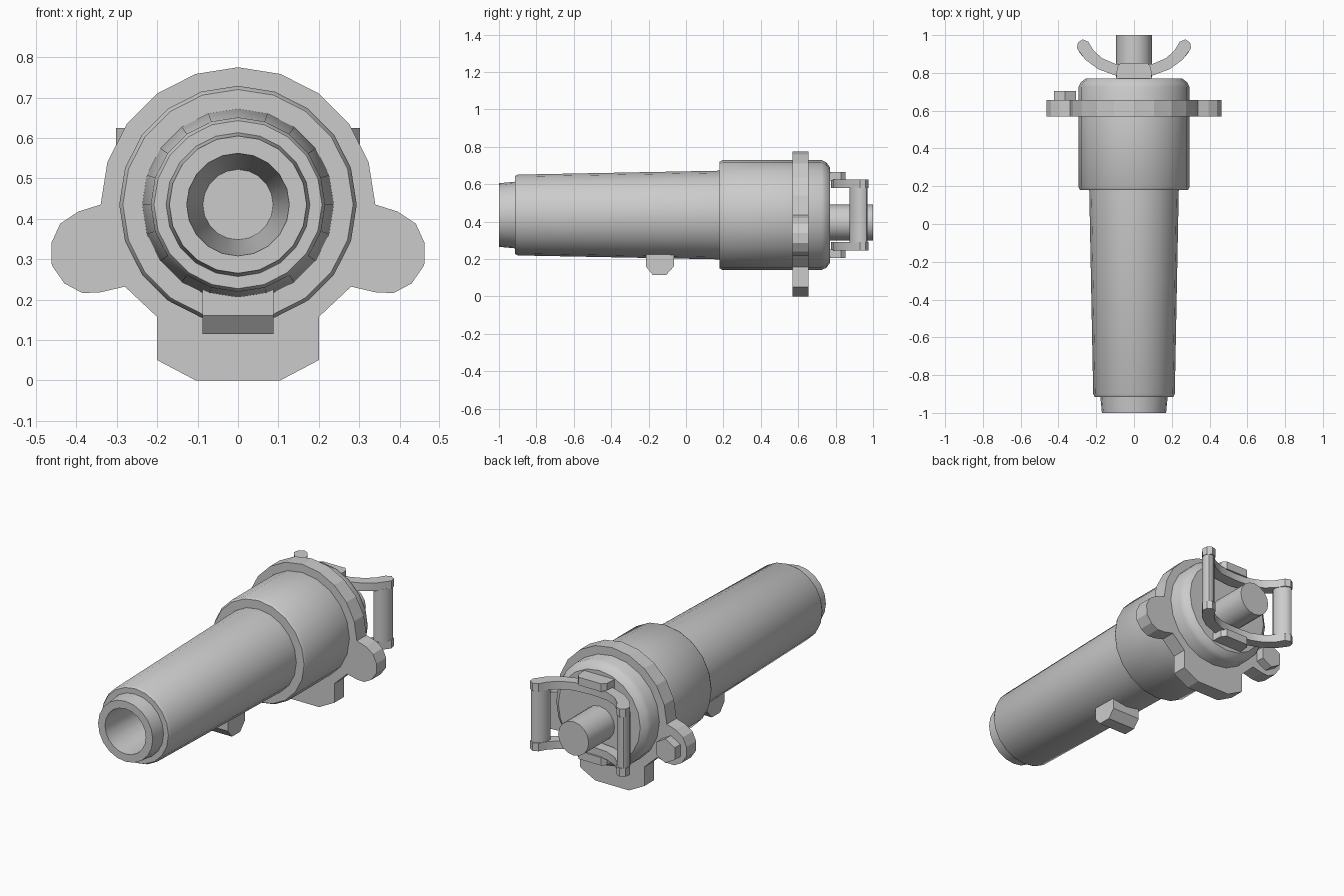
import bpy, bmesh, math
from mathutils import Vector

if "Cube" in bpy.data.objects:
    bpy.data.objects.remove(bpy.data.objects["Cube"])

AXIS_Z = 0.435


def finish(bm, name, smooth=None):
    bmesh.ops.recalc_face_normals(bm, faces=bm.faces)
    mesh = bpy.data.meshes.new(name)
    bm.to_mesh(mesh)
    bm.free()
    ob = bpy.data.objects.new(name, mesh)
    bpy.context.collection.objects.link(ob)
    if smooth:
        bpy.ops.object.select_all(action='DESELECT')
        ob.select_set(True)
        bpy.context.view_layer.objects.active = ob
        bpy.ops.object.shade_smooth_by_angle(angle=math.radians(smooth))
    return ob


def lathe(name, profile, z=AXIS_Z, x=0, sides=20, smooth=32):
    """Turn (radius, y) points around a y-axis line; close both ends."""
    bm = bmesh.new()
    rings = []
    for r, y in profile:
        rings.append([bm.verts.new((x + r * math.sin(2 * math.pi * i / sides), y,
                                    z + r * math.cos(2 * math.pi * i / sides)))
                      for i in range(sides)])
    for a, b in zip(rings, rings[1:]):
        for i in range(sides):
            j = (i + 1) % sides
            bm.faces.new((a[i], a[j], b[j], b[i]))
    bm.faces.new(rings[0])
    bm.faces.new(rings[-1])
    return finish(bm, name, smooth)


def prism(name, points, vec, smooth=None):
    """Extrude a closed outline of 3D points along vec."""
    bm = bmesh.new()
    vec = Vector(vec)
    a = [bm.verts.new(p) for p in points]
    b = [bm.verts.new(Vector(p) + vec) for p in points]
    bm.faces.new(a)
    bm.faces.new(b)
    for i in range(len(a)):
        j = (i + 1) % len(a)
        bm.faces.new((a[i], a[j], b[j], b[i]))
    return finish(bm, name, smooth)


def mirrored(half):
    """Complete a right-hand outline by mirroring it in x."""
    return half + [(-x, v) for x, v in reversed(half) if x > 1e-4]


# Hollow body: bore, front lip, tapered barrel, collar and rounded rear cap
lathe("body", [(0.087, -0.40), (0.127, -1.0), (0.170, -1.0), (0.178, -0.915),
               (0.208, -0.915), (0.216, -0.90), (0.237, 0.18), (0.285, 0.18),
               (0.294, 0.195), (0.294, 0.725), (0.282, 0.75), (0.255, 0.77)])

# Flange with round top, two ears and a square foot
half = [(0.34 * math.sin(math.radians(a)), AXIS_Z + 0.34 * math.cos(math.radians(a)))
        for a in range(0, 91, 18)]
half += [(0.395, 0.418), (0.44, 0.388), (0.462, 0.34), (0.461, 0.285), (0.43, 0.24),
         (0.385, 0.216), (0.34, 0.218), (0.28, 0.232), (0.2, 0.157), (0.2, 0.05), (0.105, 0)]
prism("flange", [(x, 0.57, z) for x, z in mirrored(half)], (0, 0.086, 0))

# Hexagonal nut on the left ear
lathe("ear_nut", [(0.068, 0.65), (0.068, 0.705)], z=0.31, x=-0.365, sides=6, smooth=None)

# Lug under the barrel
lug = [(-0.215, 0.225), (-0.215, 0.16), (-0.178, 0.115), (-0.105, 0.115),
       (-0.065, 0.16), (-0.065, 0.225)]
prism("barrel_lug", [(-0.0875, y, z) for y, z in lug], (0.175, 0, 0))

# Rear stub
lathe("rear_stub", [(0.095, 0.76), (0.095, 1.0)], z=0.395, sides=16)

# Handle: curved straps above and below, each with an outer bracket
strap = [(0, 0.775), (0.10, 0.787), (0.19, 0.82), (0.26, 0.872), (0.302, 0.93),
         (0.297, 0.96), (0.272, 0.977), (0.242, 0.965), (0.215, 0.92),
         (0.17, 0.878), (0.10, 0.848), (0, 0.842)]
outline = strap + [(-x, y) for x, y in reversed(strap[1:-1])]
bracket = mirrored([(0.095, 0.765), (0.09, 0.83), (0.07, 0.853)])
for side, z_strap, z_bracket in (("upper", 0.58, 0.62), ("lower", 0.245, 0.205)):
    prism(side + "_strap", [(x, y, z_strap) for x, y in outline], (0, 0, 0.045), 35)
    prism(side + "_bracket", [(x, y, z_bracket) for x, y in bracket], (0, 0, 0.045))

# Upright grips joining the straps, oval in section along the strap ends
for side, s in (("right", 1), ("left", -1)):
    grip = []
    for i in range(12):
        a = 2 * math.pi * i / 12
        u, v = 0.053 * math.cos(a), 0.034 * math.sin(a)
        grip.append((s * (0.258 + 0.55 * u + 0.83 * v), 0.922 + 0.83 * u - 0.55 * v, 0.285))
    prism(side + "_grip", grip, (0, 0, 0.30), 40)
